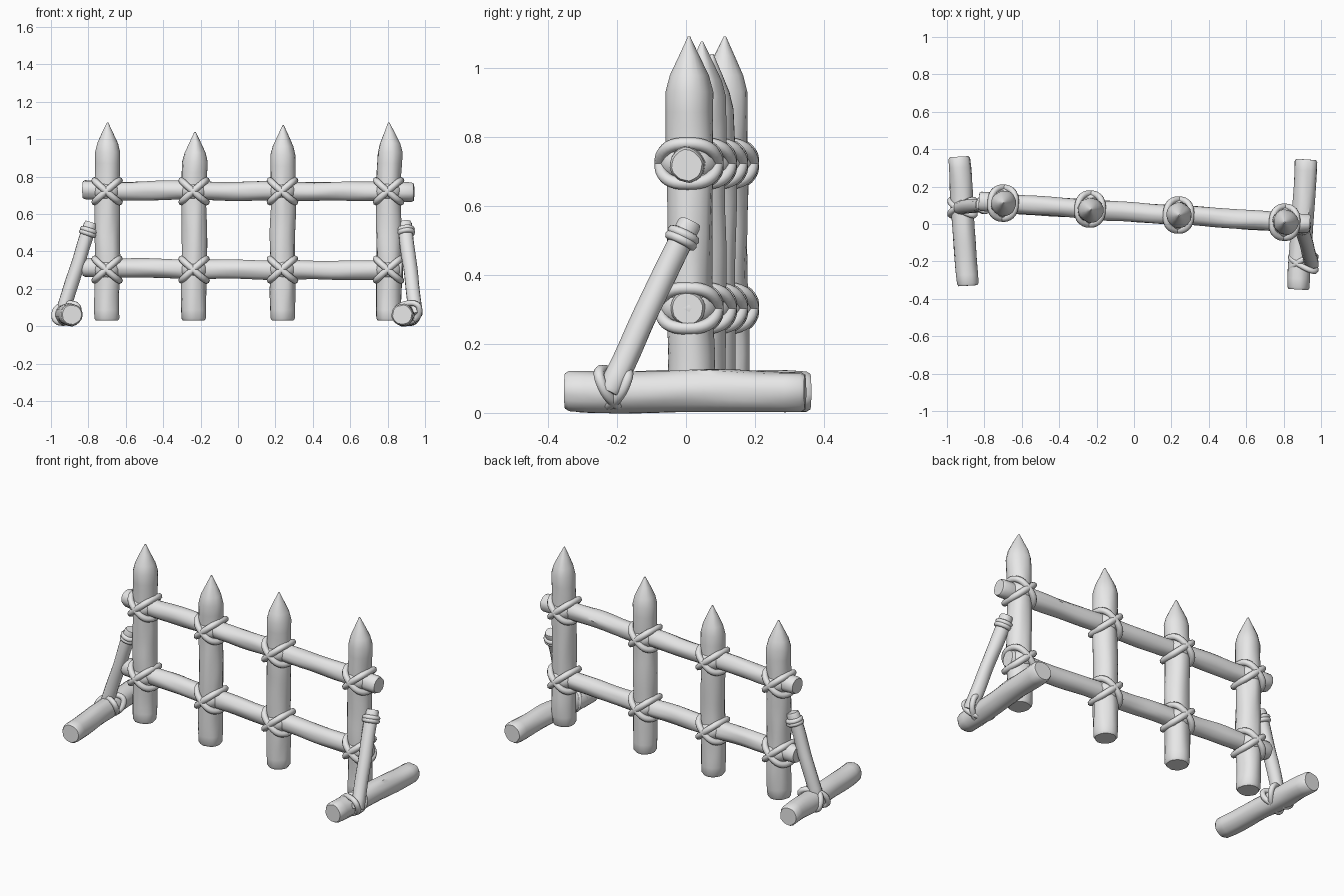
import bpy, bmesh, math
from mathutils import Vector, noise

if "Cube" in bpy.data.objects:
    bpy.data.objects.remove(bpy.data.objects["Cube"], do_unlink=True)

grey = bpy.data.materials.new("plain_grey")
grey.use_nodes = True
grey.diffuse_color = (0.8, 0.8, 0.8, 1)
grey.node_tree.nodes["Principled BSDF"].inputs["Base Color"].default_value = (0.8, 0.8, 0.8, 1)


def finish(name, bm, angle):
    bmesh.ops.recalc_face_normals(bm, faces=bm.faces)
    mesh = bpy.data.meshes.new(name)
    bm.to_mesh(mesh)
    bm.free()
    mesh.materials.append(grey)
    ob = bpy.data.objects.new(name, mesh)
    bpy.context.collection.objects.link(ob)
    bpy.ops.object.select_all(action="DESELECT")
    ob.select_set(True)
    bpy.context.view_layer.objects.active = ob
    bpy.ops.object.shade_smooth_by_angle(angle=math.radians(angle))
    return ob


def bridge(bm, a, b):
    n = len(a)
    for i in range(n):
        bm.faces.new((a[i], a[(i + 1) % n], b[(i + 1) % n], b[i]))


def log(name, start, end, radius, seed, tip=0.0, sides=20):
    """Rough round timber, optionally sharpened to a point at its end."""
    start, end = Vector(start), Vector(end)
    axis = end - start
    length = axis.length
    axis.normalize()
    u = axis.orthogonal().normalized()
    v = axis.cross(u)
    body = length - tip
    steps = max(8, int(body / 0.04))
    # stations along the timber: distance and relative radius
    stations = [(0, 0.86), (0.012, 0.98)]
    stations += [(0.02 + (body - 0.04) * i / steps, 1) for i in range(1, steps)]
    if tip:
        stations += [(body, 1), (body + tip * 0.3, 0.82),
                     (body + tip * 0.65, 0.44), (length, 0.05)]
    else:
        stations += [(length - 0.012, 0.98), (length, 0.86)]
    bm = bmesh.new()
    rings = []
    for d, k in stations:
        bend = Vector((noise.noise(Vector((d * 4, seed, 0))),
                       noise.noise(Vector((d * 4, seed, 9))), 0)) * 0.008
        c = start + axis * d + u * bend.x + v * bend.y
        ring = []
        for i in range(sides):
            a = math.tau * i / sides
            ca, sa = math.cos(a), math.sin(a)
            lump = noise.noise(Vector((ca, sa, d * 5 + seed * 7)))
            grain = noise.noise(Vector((ca * 3, sa * 3, d * 4 + seed * 3)))
            r = radius * k * (1 + 0.08 * lump + 0.07 * grain)
            ring.append(bm.verts.new(c + (u * ca + v * sa) * r))
        rings.append(ring)
    for a, b in zip(rings, rings[1:]):
        bridge(bm, a, b)
    bm.faces.new(rings[0])
    bm.faces.new(rings[-1])
    return finish(name, bm, 42)


def rope(name, center, u, v, thick, square=1.0, count=36, sides=8):
    """Closed rope loop spanned by two half-axis vectors."""
    center, u, v = Vector(center), Vector(u), Vector(v)
    normal = u.cross(v).normalized()

    def point(i):
        a = math.tau * i / count
        ca, sa = math.cos(a), math.sin(a)
        return (center + u * math.copysign(abs(ca) ** square, ca)
                + v * math.copysign(abs(sa) ** square, sa))

    bm = bmesh.new()
    rings = []
    for i in range(count):
        tangent = (point(i + 1) - point(i - 1)).normalized()
        side = tangent.cross(normal).normalized()
        rings.append([bm.verts.new(point(i) + thick * (
            side * math.cos(math.tau * j / sides) + normal * math.sin(math.tau * j / sides)))
            for j in range(sides)])
    for i in range(count):
        bridge(bm, rings[i], rings[(i + 1) % count])
    return finish(name, bm, 60)


def wrap(name, center, size):
    """Soft mass of wound cord under the crossing ropes."""
    bm = bmesh.new()
    bmesh.ops.create_uvsphere(bm, u_segments=20, v_segments=12, radius=1)
    for vert in bm.verts:
        vert.co = Vector(center) + vert.co * Vector(size)
    return finish(name, bm, 60)


# The fence line runs slightly askew
SLOPE = -0.068
along = Vector((1, SLOPE, 0)).normalized()
across = Vector((-along.y, along.x, 0))


def line(x, z):
    return Vector((x, 0.064 + SLOPE * x, z))


# Sharpened posts
posts = [(-0.70, 1.09), (-0.235, 1.04), (0.238, 1.075), (0.805, 1.09)]
for n, (x, top) in enumerate(posts, 1):
    log(f"post_{n}", line(x, 0.03), line(x + 0.003, top), 0.067, n * 3.3, tip=0.16)

# Rails
rails = {"upper": (0.722, -0.83, 0.94), "lower": (0.303, -0.83, 0.88)}
for n, (name, (z, x0, x1)) in enumerate(rails.items()):
    log(f"{name}_rail", line(x0, z + 0.008), line(x1, z - 0.006), 0.051, 21.7 + n * 5)
    # Crossed lashings where the rail meets each post
    for m, (x, top) in enumerate(posts, 1):
        c = line(x, z)
        wrap(f"{name}_wrap_{m}", c, (0.077, 0.085, 0.062))
        for s, label in ((1, "rising"), (-1, "falling")):
            rope(f"{name}_{label}_lashing_{m}", c,
                 along * 0.066 + Vector((0, 0, 0.058 * s)), across * 0.082, 0.018, 0.8)

# Ground logs with leaning braces: log ends, brace ends, tie point
supports = {
    "right": ((-0.89, -0.33, 0.065), (-0.932, 0.36, 0.062),
              (-0.94, 0.085, 0.07), (-0.783, 0.105, 0.555), (-0.917, 0.088, 0.07)),
    "left": ((0.876, -0.35, 0.062), (0.921, 0.345, 0.064),
             (0.953, -0.225, 0.06), (0.891, 0.012, 0.555), (0.905, -0.21, 0.072)),
}
for n, (side, (front, back, foot, head, tie)) in enumerate(supports.items()):
    log(f"{side}_ground_log", front, back, 0.06, 41.3 + n * 4)
    log(f"{side}_brace", foot, head, 0.037, 57.9 + n * 4, sides=14)
    # Collar near the brace head
    foot, head = Vector(foot), Vector(head)
    axis = (head - foot).normalized()
    u = axis.orthogonal().normalized()
    for k in (0.045, 0.062):
        rope(f"{side}_brace_collar", head - axis * k, u * 0.036,
             axis.cross(u) * 0.036, 0.014, count=24)
    # Cord tying the brace to the ground log
    for s in (1, -1):
        rope(f"{side}_foot_tie", tie, (0.066, 0.035 * s, 0.012),
             (0, 0.02 * s, 0.05), 0.016, 0.85)
